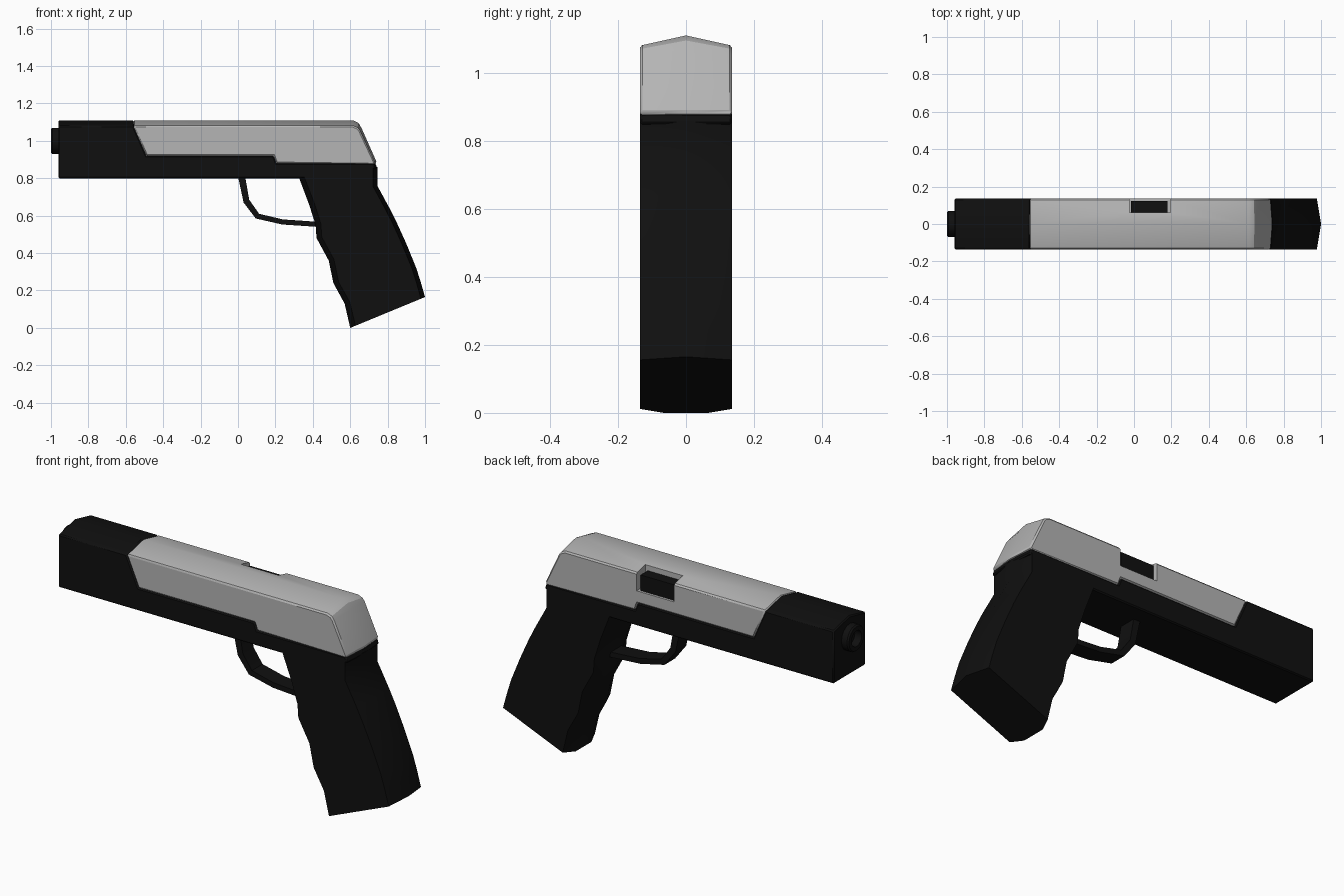
import bpy, bmesh, math
from mathutils import Vector

if "Cube" in bpy.data.objects:
    bpy.data.objects.remove(bpy.data.objects["Cube"])

W = 0.135  # half width of the body


def material(name, v):
    m = bpy.data.materials.new(name)
    m.diffuse_color = (v, v, v, 1)
    m.use_nodes = True
    m.node_tree.nodes["Principled BSDF"].inputs["Base Color"].default_value = m.diffuse_color
    return m


BLACK = material("matte black", 0.005)
GREY = material("steel grey", 0.46)


def finish(bm, name, mat, bevel=0, smooth=True):
    bmesh.ops.recalc_face_normals(bm, faces=bm.faces)
    me = bpy.data.meshes.new(name)
    bm.to_mesh(me)
    bm.free()
    me.materials.append(mat)
    ob = bpy.data.objects.new(name, me)
    bpy.context.collection.objects.link(ob)
    if bevel:
        b = ob.modifiers.new("edge bevel", 'BEVEL')
        b.width, b.segments = bevel, 1
        b.limit_method, b.angle_limit = 'ANGLE', math.radians(40)
    if smooth:
        bpy.ops.object.select_all(action='DESELECT')
        bpy.context.view_layer.objects.active = ob
        ob.select_set(True)
        bpy.ops.object.shade_smooth_by_angle(angle=math.radians(30))
    return ob


def loft(rings, closed=False):
    """Bridge equal rings of points; cap both ends unless closed."""
    bm = bmesh.new()
    vs = [[bm.verts.new(p) for p in r] for r in rings]
    n = len(vs[0])
    pairs = list(zip(vs, vs[1:])) + ([(vs[-1], vs[0])] if closed else [])
    for a, b in pairs:
        for i in range(n):
            j = (i + 1) % n
            bm.faces.new((a[i], a[j], b[j], b[i]))
    if not closed:
        bm.faces.new(vs[0])
        bm.faces.new(vs[-1])
    return bm


def ridged(profile):
    """Side profile (x, z, dx, dz): full on the centre line, offset at the sides."""
    side = lambda y: [(x + dx, y, z + dz) for x, z, dx, dz in profile]
    mid = [(x, 0, z) for x, z, dx, dz in profile]
    return loft([side(-W), mid, side(W)])


def box(name, lo, hi, mat):
    bm = bmesh.new()
    bmesh.ops.create_cube(bm, size=1)
    for v in bm.verts:
        v.co = Vector([lo[i] + (hi[i] - lo[i]) * (v.co[i] + 0.5) for i in range(3)])
    return finish(bm, name, mat, smooth=False)


# Frame with the full-height front block
finish(ridged([
    (-0.96, 0.80, 0, 0), (-0.96, 1.11, 0, -0.03), (-0.56, 1.11, 0, -0.03),
    (-0.49, 0.92, 0, 0), (0.19, 0.92, 0, 0), (0.205, 0.88, 0, 0),
    (0.735, 0.88, -0.01, 0), (0.745, 0.85, -0.01, 0), (0.34, 0.80, 0, 0)]),
    "frame", BLACK, 0.006)

# Slide
slide = finish(ridged([
    (-0.56, 1.11, 0, -0.03), (0.615, 1.11, 0, -0.03), (0.645, 1.095, -0.005, -0.025),
    (0.662, 1.065, -0.01, -0.01), (0.742, 0.885, -0.01, 0), (0.735, 0.873, -0.01, 0),
    (0.205, 0.88, 0, 0), (0.19, 0.92, 0, 0), (-0.49, 0.92, 0, 0)]),
    "slide", GREY, 0.009)

# Ejection port cut out of the slide, with the dark breech block inside
cutter = box("port_cutter", (-0.025, 0.062, 0.985), (0.195, 0.3, 1.3), GREY)
cutter.hide_render = True
cutter.hide_set(True)
cut = slide.modifiers.new("ejection port", 'BOOLEAN')
cut.object, cut.operation, cut.solver = cutter, 'DIFFERENCE', 'EXACT'
box("breech_block", (-0.015, 0.055, 0.95), (0.18, 0.122, 1.068), BLACK)

# Grip: levels of (front x, front z, back x, back z)
levels = [
    (0.32, 0.82, 0.745, 0.86), (0.38, 0.66, 0.745, 0.76), (0.415, 0.55, 0.81, 0.64),
    (0.42, 0.48, 0.85, 0.56), (0.485, 0.36, 0.90, 0.45), (0.51, 0.24, 0.953, 0.32),
    (0.57, 0.13, 0.977, 0.245), (0.60, 0.0, 1.0, 0.165)]
rings = []
for fx, fz, bx, bz in levels:
    slope = (bz - fz) / (bx - fx)
    outline = [(fx, -0.065), (fx + 0.028, -W), (bx - 0.022, -W), (bx, 0),
               (bx - 0.022, W), (fx + 0.028, W), (fx, 0.065)]
    rings.append([(x, y, fz + (x - fx) * slope) for x, y in outline])
finish(loft(rings), "grip", BLACK)

# Trigger guard: outer and inner path swept across the width
outer = [(0.0, 0.81), (0.03, 0.67), (0.095, 0.585), (0.235, 0.553), (0.43, 0.54)]
inner = [(0.038, 0.81), (0.06, 0.685), (0.113, 0.61), (0.24, 0.58), (0.43, 0.567)]
finish(loft([[(ox, -0.045, oz), (ox, 0.045, oz), (ix, 0.045, iz), (ix, -0.045, iz)]
             for (ox, oz), (ix, iz) in zip(outer, inner)]), "trigger_guard", BLACK)

# Muzzle ring with bore
N = 16
section = [(-0.94, 0.07), (-0.992, 0.07), (-1.0, 0.064), (-1.0, 0.042), (-0.94, 0.042)]
turn = [2 * math.pi * k / N for k in range(N)]
finish(loft([[(x, r * math.cos(a), 1.0 + r * math.sin(a)) for x, r in section]
             for a in turn], closed=True), "muzzle_ring", BLACK)
